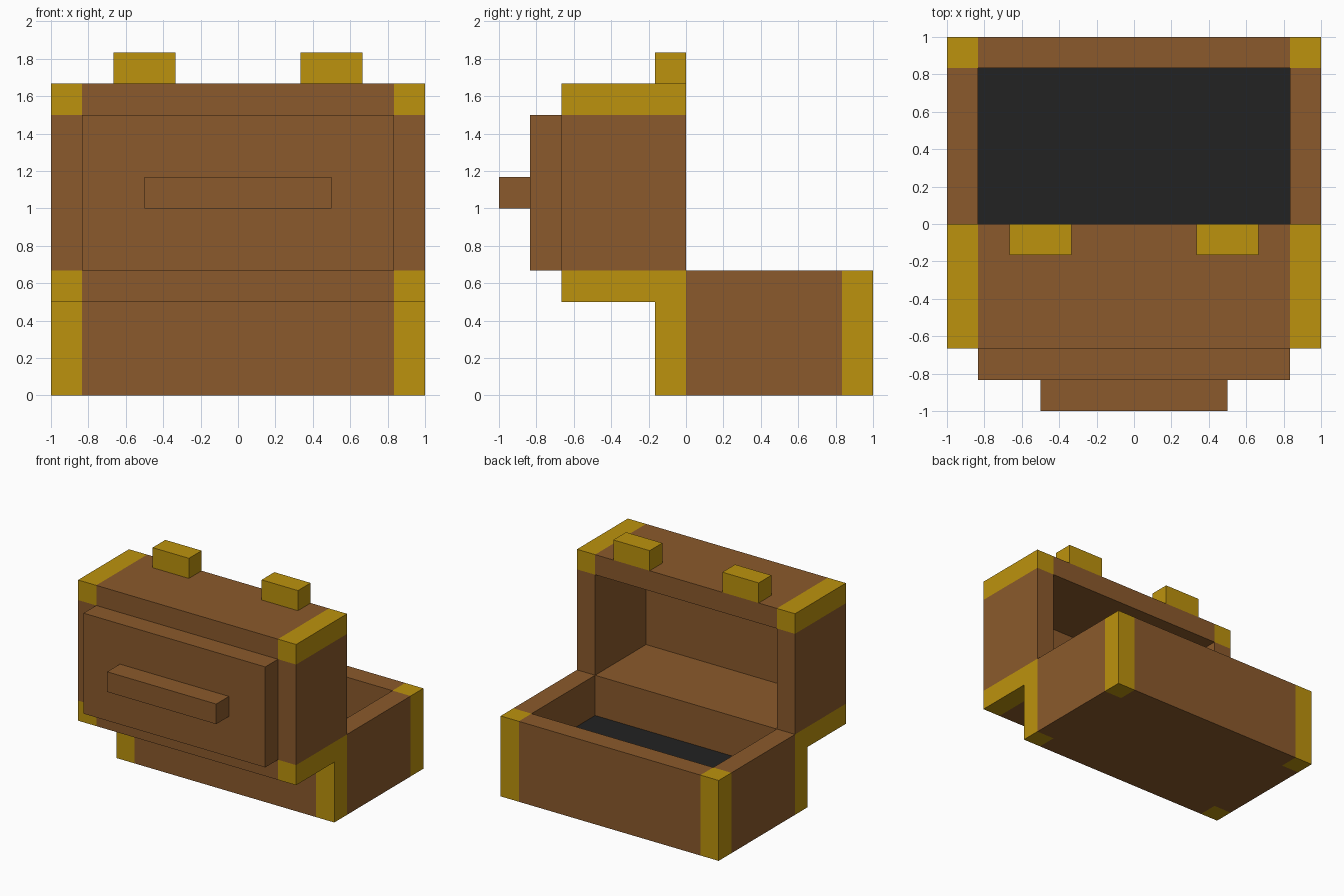
import bpy
import bmesh
from mathutils import Vector

U = 1 / 6  # one block

cube = bpy.data.objects.get("Cube")
if cube:
    bpy.data.objects.remove(cube, do_unlink=True)


def material(name, color):
    m = bpy.data.materials.new(name)
    m.use_nodes = True
    m.diffuse_color = (*color, 1)
    m.node_tree.nodes["Principled BSDF"].inputs["Base Color"].default_value = (*color, 1)
    return m


wood = material("brown wood", (0.258, 0.102, 0.025))
brass = material("ochre brass", (0.503, 0.288, 0.004))
black = material("black lining", (0.016, 0.016, 0.016))


def box_mesh(low, high):
    """Box between two corners, measured in blocks."""
    bm = bmesh.new()
    bmesh.ops.create_cube(bm, size=1)
    low, high = Vector(low), Vector(high)
    for v in bm.verts:
        v.co = Vector(h if c > 0 else l for c, l, h in zip(v.co, low, high))
    return bm


def push_panel(bm, direction, offset):
    """Inset the side facing a direction by one block and push its middle."""
    direction = Vector(direction)
    bm.normal_update()
    face = next(f for f in bm.faces if f.normal.dot(direction) > 0.9)
    bmesh.ops.inset_individual(bm, faces=[face], thickness=1, use_even_offset=True)
    ext = bmesh.ops.extrude_face_region(bm, geom=[face])
    verts = [g for g in ext["geom"] if isinstance(g, bmesh.types.BMVert)]
    if face.is_valid:
        bmesh.ops.delete(bm, geom=[face], context="FACES_ONLY")
    bmesh.ops.translate(bm, verts=verts, vec=direction * offset)


def cut(bm, axis, position):
    """Slice faces along a plane so that a colour can end there."""
    normal = Vector((0, 0, 0))
    normal[axis] = 1
    bmesh.ops.bisect_plane(bm, geom=bm.verts[:] + bm.edges[:] + bm.faces[:],
                           dist=0.001, plane_co=normal * position, plane_no=normal)


def finish(bm, name, mats, rule=None):
    bmesh.ops.recalc_face_normals(bm, faces=bm.faces[:])
    if rule:
        for f in bm.faces:
            f.material_index = rule(f.calc_center_median(), f.normal)
    bmesh.ops.scale(bm, verts=bm.verts[:], vec=(U, U, U))
    mesh = bpy.data.meshes.new(name)
    bm.to_mesh(mesh)
    bm.free()
    for m in mats:
        mesh.materials.append(m)
    obj = bpy.data.objects.new(name, mesh)
    bpy.context.collection.objects.link(obj)
    return obj


# Chest base: open tray with brass corner posts and a dark floor
def base_rule(c, n):
    if abs(c.x) > 5.01 and (c.y < -0.01 or c.y > 5.01):
        return 1
    return 2 if n.z > 0.9 and c.z < 3 else 0


base = box_mesh((-6, -1, 0), (6, 6, 4))
push_panel(base, (0, 0, 1), -2)
for axis, pos in ((0, -5), (0, 5), (1, 0), (1, 5)):
    cut(base, axis, pos)
finish(base, "chest_base", [wood, brass, black], base_rule)


# Raised lid: hollow towards the back, with a stepped panel on the front
def lid_rule(c, n):
    return int(abs(c.x) > 5.01 and (c.z < 3.99 or c.z > 9.01))


lid = box_mesh((-6, -4, 3), (6, 0, 10))
push_panel(lid, (0, 1, 0), -4)
push_panel(lid, (0, -1, 0), 1)
for axis, pos in ((0, -5), (0, 5), (2, 4), (2, 9)):
    cut(lid, axis, pos)
finish(lid, "chest_lid", [wood, brass], lid_rule)

# Handle bar on the lid panel
finish(box_mesh((-3, -6, 6), (3, -5, 7)), "lid_handle", [wood])

# Brass latches on the lid edge
for side, x in (("right", -3), ("left", 3)):
    finish(box_mesh((x - 1, -1, 10), (x + 1, 0, 11)), side + "_latch", [brass])
